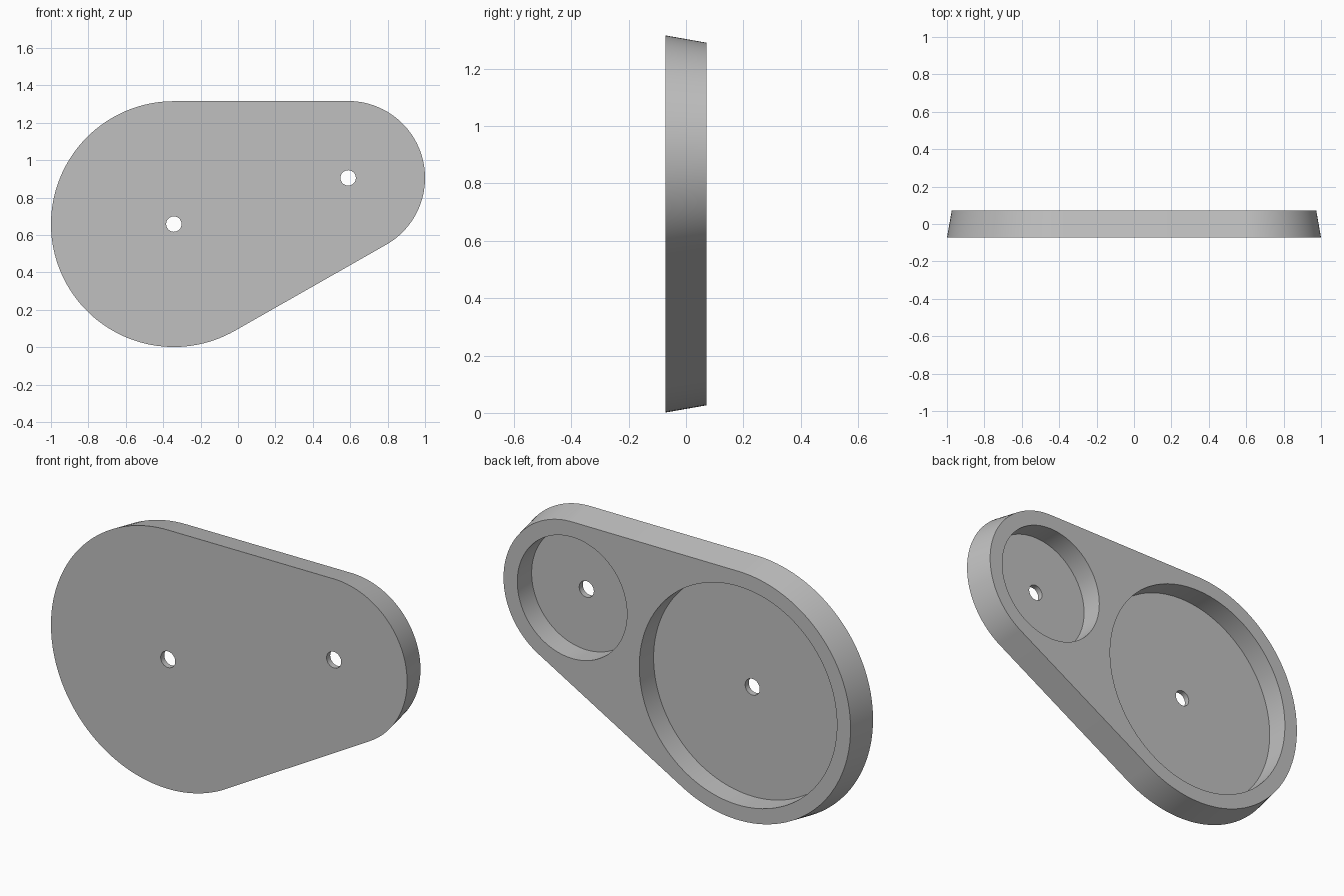
import bpy, bmesh, math
from mathutils import Matrix, Vector

if "Cube" in bpy.data.objects:
    bpy.data.objects.remove(bpy.data.objects["Cube"])

FRONT, BACK = -0.072, 0.072      # plate thickness along y
FLOOR = -0.043                   # depth of the pocket floors
DRAFT = 0.0255                   # inward taper of the rim at the back
HOLE_R = 0.041
# each lobe: centre x, centre z, outer radius, pocket radius
BIG = (-0.343, 0.658, 0.657, 0.555)
SMALL = (0.589, 0.905, 0.411, 0.308)

grey = bpy.data.materials.new("plain_grey")
grey.diffuse_color = (0.53, 0.53, 0.53, 1)
grey.use_nodes = True
grey.node_tree.nodes["Principled BSDF"].inputs["Base Color"].default_value = grey.diffuse_color


def make_object(name, bm):
    bmesh.ops.recalc_face_normals(bm, faces=bm.faces)
    mesh = bpy.data.meshes.new(name)
    bm.to_mesh(mesh)
    bm.free()
    mesh.materials.append(grey)
    obj = bpy.data.objects.new(name, mesh)
    bpy.context.collection.objects.link(obj)
    return obj


def arc(lobe, inset, start, end, steps):
    """Points (x, z) along one rounded end of the outline."""
    r = lobe[2] - inset
    angles = [start + (end - start) * i / steps for i in range(steps + 1)]
    return [(lobe[0] + r * math.cos(a), lobe[1] + r * math.sin(a)) for a in angles]


def outline(inset):
    """Two circles joined by their outer tangents."""
    dx, dz = SMALL[0] - BIG[0], SMALL[1] - BIG[1]
    axis = math.atan2(dz, dx)
    spread = math.acos((BIG[2] - SMALL[2]) / math.hypot(dx, dz))
    return (arc(SMALL, inset, axis - spread, axis + spread, 56)
            + arc(BIG, inset, axis + spread, axis - spread + 2 * math.pi, 80))


def cylinder_cutter(name, lobe, radius, y0, y1, segments):
    bm = bmesh.new()
    place = (Matrix.Translation(Vector((lobe[0], (y0 + y1) / 2, lobe[1])))
             @ Matrix.Rotation(math.pi / 2, 4, 'X'))
    bmesh.ops.create_cone(bm, cap_ends=True, segments=segments, radius1=radius,
                          radius2=radius, depth=y1 - y0, matrix=place)
    return make_object(name, bm)


# Tapered cover plate: wide front face, narrower back face
bm = bmesh.new()
front = [bm.verts.new((x, FRONT, z)) for x, z in outline(0)]
back = [bm.verts.new((x, BACK, z)) for x, z in outline(DRAFT)]
bm.faces.new(front)
bm.faces.new(back)
for i in range(len(front)):
    j = (i + 1) % len(front)
    bm.faces.new((front[i], front[j], back[j], back[i]))
cover = make_object("cover_plate", bm)

# Round pockets in the back and small through holes at their centres
cutters = []
for label, lobe in (("large", BIG), ("small", SMALL)):
    cutters.append(cylinder_cutter(label + "_pocket_cutter", lobe, lobe[3], FLOOR, 0.2, 128))
    cutters.append(cylinder_cutter(label + "_hole_cutter", lobe, HOLE_R, -0.2, 0.1, 48))

bpy.context.view_layer.objects.active = cover
cover.select_set(True)
for cutter in cutters:
    mod = cover.modifiers.new(cutter.name, 'BOOLEAN')
    mod.operation = 'DIFFERENCE'
    mod.solver = 'EXACT'
    mod.object = cutter
    bpy.ops.object.modifier_apply(modifier=mod.name)
    bpy.data.objects.remove(cutter)

# Smooth curved walls, crisp rims
bpy.ops.object.shade_smooth_by_angle(angle=math.radians(30))
